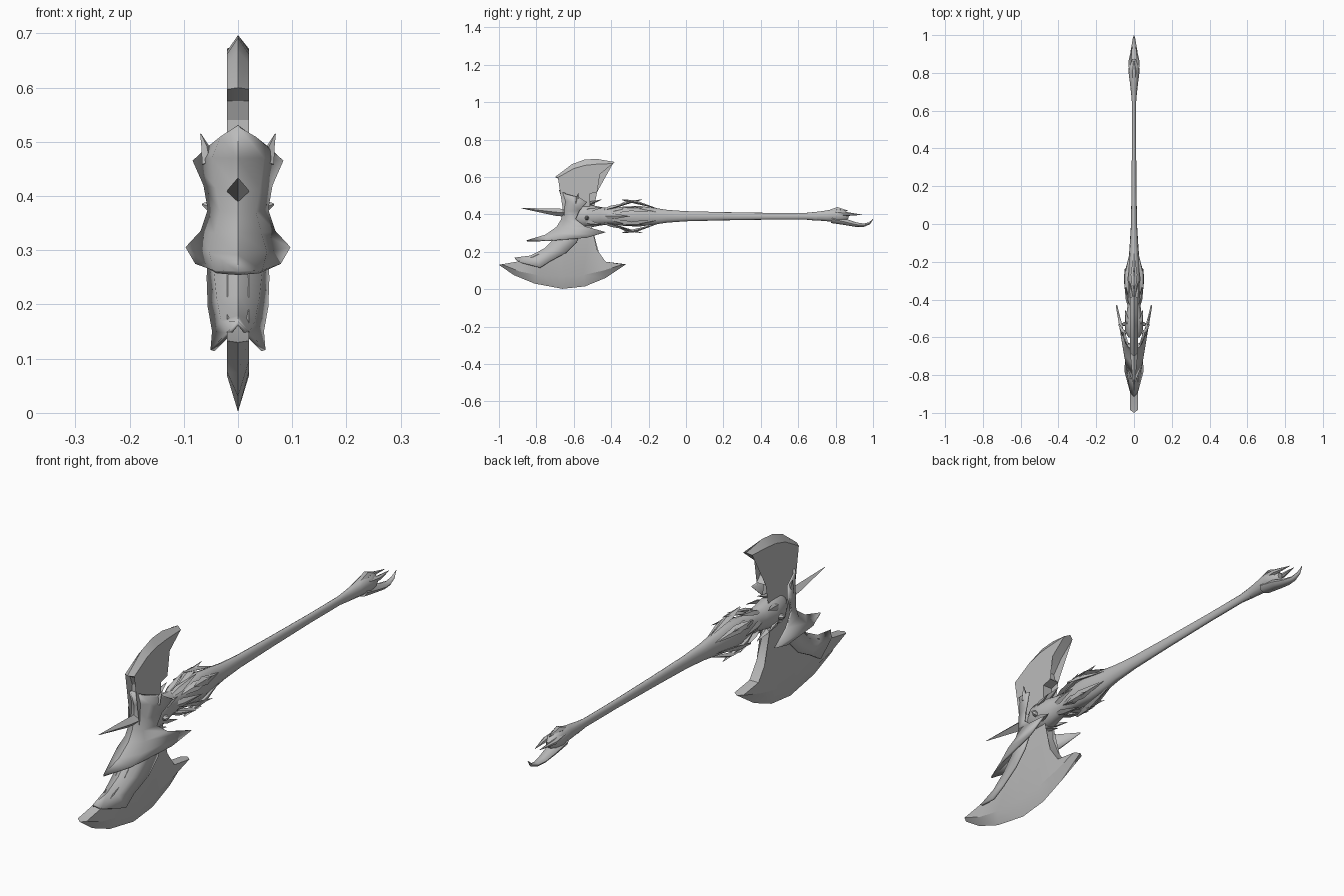
import bpy, bmesh, math
from mathutils import Vector

cube = bpy.data.objects.get("Cube")
if cube:
    bpy.data.objects.remove(cube)

steel = bpy.data.materials.new("grey steel")
steel.use_nodes = True
GREY = (0.5, 0.5, 0.5, 1)
steel.diffuse_color = GREY
steel.node_tree.nodes["Principled BSDF"].inputs["Base Color"].default_value = GREY


def finish(name, bm, angle=35):
    bmesh.ops.remove_doubles(bm, verts=bm.verts, dist=0.0004)
    bmesh.ops.recalc_face_normals(bm, faces=bm.faces)
    mesh = bpy.data.meshes.new(name)
    bm.to_mesh(mesh)
    bm.free()
    mesh.materials.append(steel)
    ob = bpy.data.objects.new(name, mesh)
    bpy.context.collection.objects.link(ob)
    bpy.ops.object.select_all(action='DESELECT')
    ob.select_set(True)
    bpy.context.view_layer.objects.active = ob
    bpy.ops.object.shade_smooth_by_angle(angle=math.radians(angle))
    return ob


def add_tube(bm, path, sides):
    """Tapered tube along (point, half width, half height) stations."""
    pts = [Vector(p) for p, _, _ in path]
    rings = []
    for i, (_, w, h) in enumerate(path):
        t = (pts[min(i + 1, len(pts) - 1)] - pts[max(i - 1, 0)]).normalized()
        radial = Vector((pts[0].x, 0, pts[0].z - 0.39))
        u = t.cross(radial) if radial.length > 0.01 else Vector((1, 0, 0))
        u.normalize()
        v = u.cross(t)
        rings.append([bm.verts.new(pts[i] + u * w * math.cos(a) + v * h * math.sin(a))
                      for a in (math.tau * k / sides for k in range(sides))])
    for a, b in zip(rings, rings[1:]):
        for k in range(sides):
            j = (k + 1) % sides
            bm.faces.new((a[k], a[j], b[j], b[k]))
    bm.faces.new(rings[0])
    bm.faces.new(rings[-1])


def tube(name, path, sides=8, angle=50):
    bm = bmesh.new()
    add_tube(bm, path, sides)
    return finish(name, bm, angle)


def blade(name, outline, half=0.02):
    """Flat blade; points are (y, z) or (y, z, edge y, edge z) for a ground edge."""
    bm = bmesh.new()
    left = [bm.verts.new((half, p[0], p[1])) for p in outline]
    right = [bm.verts.new((-half, p[0], p[1])) for p in outline]
    mid = [bm.verts.new((0, p[-2], p[-1])) for p in outline]
    n = len(outline)
    for i in range(n):
        j = (i + 1) % n
        bm.faces.new((left[i], left[j], mid[j], mid[i]))
        bm.faces.new((mid[i], mid[j], right[j], right[i]))
    caps = [bm.faces.new(left), bm.faces.new(right[::-1])]
    bmesh.ops.triangulate(bm, faces=caps)
    return finish(name, bm, 20)


def shell(name, rows):
    """Mirrored plate; each row runs from the centre ridge out to the side."""
    bm = bmesh.new()
    grid = []
    for row in rows:
        mirrored = [(-x, y, z) for x, y, z in row[:0:-1]]
        grid.append([bm.verts.new(p) for p in mirrored + row])
    for a, b in zip(grid, grid[1:]):
        for k in range(len(a) - 1):
            bm.faces.new((a[k], a[k + 1], b[k + 1], b[k]))
    ob = finish(name, bm, 50)
    mod = ob.modifiers.new("thickness", 'SOLIDIFY')
    mod.thickness = 0.008
    mod.offset = 0
    return ob


def leaves(name, count, turn, root, belly, tip, width):
    """Ring of pointed scales around the shaft; stations are (y, radius)."""
    bm = bmesh.new()
    for k in range(count):
        a = math.tau * k / count + turn
        def at(s):
            return (0.62 * s[1] * math.cos(a), s[0], 0.39 + s[1] * math.sin(a))
        add_tube(bm, [(at(root), 0.004, 0.003), (at(belly), width, 0.009),
                      (at(tip), 0.0006, 0.0006)], 4)
    return finish(name, bm, 20)


# Great lower blade with a ground cutting edge
blade("lower_blade", [
    (-0.64, 0.36), (-0.68, 0.28), (-0.76, 0.20), (-0.86, 0.155),
    (-0.985, 0.133, -1.0, 0.13), (-0.89, 0.095, -0.92, 0.075),
    (-0.79, 0.075, -0.81, 0.03), (-0.66, 0.068, -0.66, 0.002),
    (-0.55, 0.075, -0.54, 0.015), (-0.44, 0.10, -0.43, 0.06),
    (-0.335, 0.133, -0.32, 0.133),
    (-0.43, 0.147), (-0.475, 0.21), (-0.505, 0.28), (-0.51, 0.36)])

# Hooked upper blade
blade("upper_blade", [
    (-0.51, 0.34), (-0.515, 0.51), (-0.475, 0.52), (-0.495, 0.54), (-0.50, 0.565),
    (-0.46, 0.615), (-0.39, 0.672, -0.38, 0.68), (-0.48, 0.668, -0.48, 0.697),
    (-0.54, 0.662, -0.545, 0.692), (-0.60, 0.645, -0.61, 0.668),
    (-0.685, 0.597, -0.70, 0.60), (-0.655, 0.575), (-0.64, 0.54), (-0.645, 0.34)])

# Flared face plate and the plate below it
shell("face_plate", [
    [(0, -.675, .53), (.03, -.645, .51), (.052, -.57, .49)],
    [(0, -.655, .47), (.045, -.62, .47), (.08, -.53, .465)],
    [(0, -.655, .41), (.038, -.635, .415), (.06, -.57, .42)],
    [(0, -.665, .37), (.03, -.645, .37), (.052, -.59, .375)],
    [(0, -.69, .33), (.04, -.65, .33), (.065, -.54, .335)],
    [(0, -.75, .288), (.05, -.685, .295), (.093, -.43, .305)],
    [(0, -.85, .258), (.042, -.74, .26), (.075, -.53, .275)]])
shell("lower_plate", [
    [(0, -.655, .33), (.04, -.63, .32), (.05, -.56, .31)],
    [(0, -.70, .27), (.042, -.67, .265), (.054, -.585, .25)],
    [(0, -.755, .215), (.036, -.73, .21), (.052, -.64, .195)],
    [(0, -.83, .176), (.028, -.80, .168), (.044, -.725, .15)],
    [(0, -.915, .165), (.018, -.89, .145), (.047, -.78, .115)]])

# Front spike, and a pair of small horns on the face plate
tube("front_spike", [((0, -.64, .408), .021, .021), ((0, -.70, .412), .019, .019),
                     ((0, -.88, .433), .001, .001)], 4, 20)
for side, s in (("left", 1), ("right", -1)):
    tube(side + "_plate_horn", [((s * .055, -.585, .46), .012, .012),
                                ((s * .06, -.58, .49), .008, .008),
                                ((s * .069, -.575, .515), .001, .001)], 4, 20)
    tube(side + "_hub_stud", [((s * .03, -.53, .38), .014, .014),
                              ((s * .056, -.53, .382), .010, .010),
                              ((s * .066, -.53, .385), .002, .002)], 6, 30)

# Hub, collar and long tapering shaft
profile = [(-.60, .03, .045), (-.57, .046, .06), (-.51, .048, .06), (-.46, .038, .05),
           (-.40, .030, .042), (-.33, .038, .052), (-.25, .036, .055), (-.18, .028, .046),
           (-.10, .022, .034), (0, .016, .027), (.2, .013, .022), (.45, .011, .018),
           (.64, .011, .018), (.70, .016, .024)]
tube("shaft", [((0, y, .39), w, h) for y, w, h in profile], 12)

# Rings of scales around the collar
leaves("hub_scales", 6, math.pi / 6, (-.56, .05), (-.51, .07), (-.45, .09), .016)
leaves("front_scales", 6, 0, (-.46, .035), (-.40, .056), (-.30, .085), .017)
leaves("middle_scales", 6, math.pi / 6, (-.40, .04), (-.32, .072), (-.23, .09), .018)
leaves("rear_scales", 6, math.pi / 2, (-.34, .088), (-.27, .076), (-.15, .040), .018)

# Pommel: swollen grip end, long hooked claw and shorter prongs
tube("pommel", [((0, .68, .39), .014, .022), ((0, .75, .392), .022, .030),
                ((0, .81, .395), .030, .038), ((0, .85, .392), .024, .030),
                ((0, .87, .388), .010, .012)], 10)
tube("hooked_claw", [((0, .78, .375), .026, .022), ((0, .85, .360), .026, .017),
                     ((0, .91, .345), .019, .012), ((0, .95, .342), .012, .009),
                     ((0, .98, .352), .007, .006), ((0, 1.0, .374), .001, .001)], 8)
tube("upper_prong", [((0, .75, .405), .014, .014), ((0, .81, .427), .016, .014),
                     ((0, .865, .420), .001, .001)], 6)
for side, s in (("left", 1), ("right", -1)):
    tube(side + "_prong", [((s * .012, .80, .405), .014, .016),
                           ((s * .020, .86, .402), .010, .011),
                           ((s * .010, .94, .398), .001, .001)], 6)
